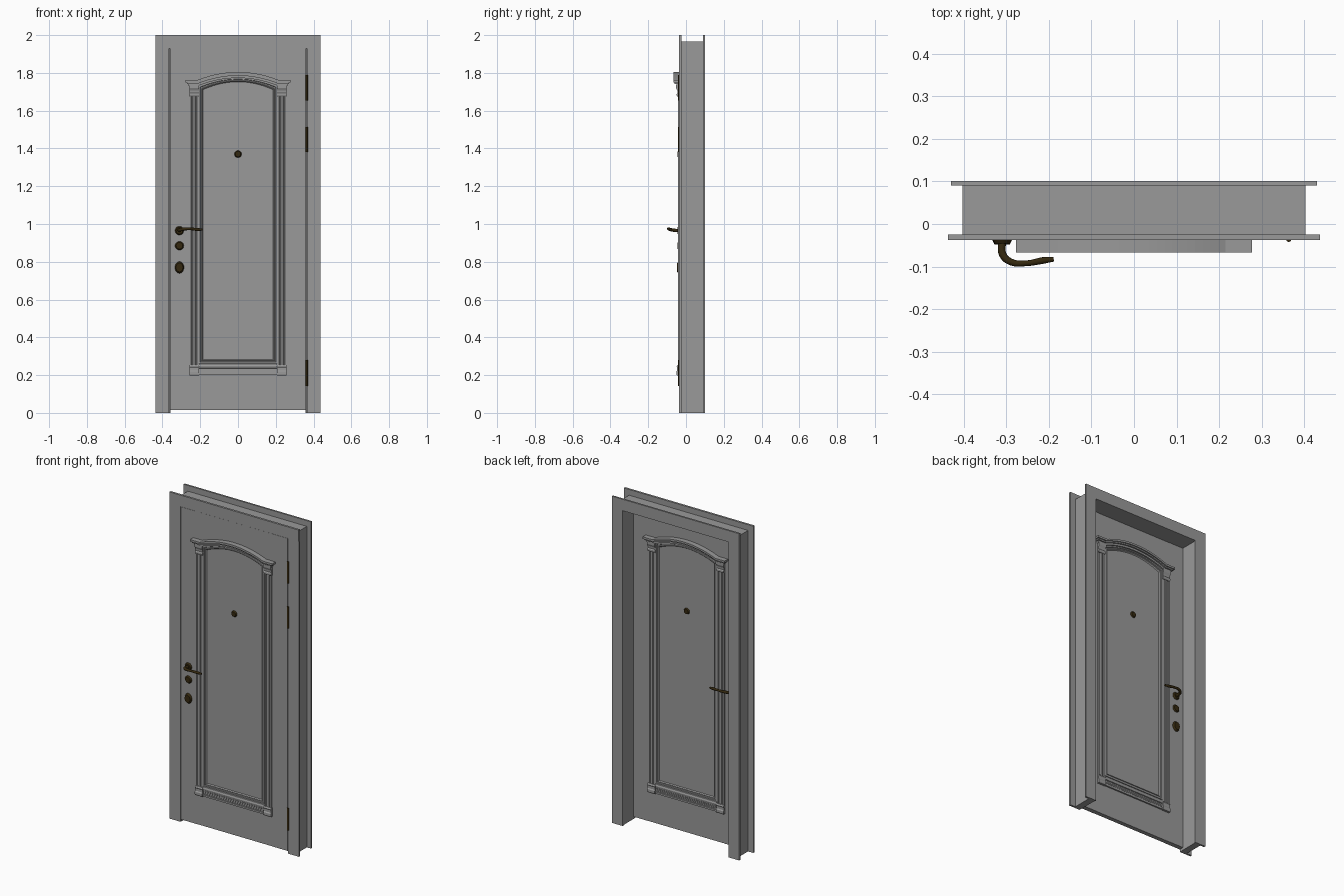
import bpy
import bmesh
import math
from mathutils import Matrix, Vector

default_cube = bpy.data.objects.get("Cube")
if default_cube:
    bpy.data.objects.remove(default_cube, do_unlink=True)


def make_material(name, color):
    material = bpy.data.materials.new(name)
    material.use_nodes = True
    material.diffuse_color = color
    material.node_tree.nodes["Principled BSDF"].inputs["Base Color"].default_value = color
    return material


GRAY = make_material("gray paint", (0.32, 0.32, 0.32, 1))
BRONZE = make_material("dark bronze", (0.035, 0.022, 0.005, 1))

# Leaf surfaces: FRONT is the outer face, BACK the face inside the reveal
FRONT, BACK = -0.036, -0.008
LEAF_HALF, LEAF_BOTTOM, LEAF_TOP = 0.361, 0.015, 1.928
STILE_EDGE = 0.257


def surface(side, depth):
    """World y of a point standing `depth` proud of the leaf on one side."""
    return FRONT - depth if side == "front" else BACK + depth


def finish(name, bm, material, smooth=False):
    bmesh.ops.recalc_face_normals(bm, faces=bm.faces)
    mesh = bpy.data.meshes.new(name)
    bm.to_mesh(mesh)
    bm.free()
    obj = bpy.data.objects.new(name, mesh)
    bpy.context.collection.objects.link(obj)
    mesh.materials.append(material)
    if smooth:
        bpy.ops.object.select_all(action="DESELECT")
        obj.select_set(True)
        bpy.context.view_layer.objects.active = obj
        bpy.ops.object.shade_smooth_by_angle(angle=math.radians(40))
    return obj


def box(name, low, high, material=GRAY):
    bm = bmesh.new()
    low, high = Vector(low), Vector(high)
    size = Matrix.Diagonal(high - low).to_4x4()
    bmesh.ops.create_cube(bm, size=1, matrix=Matrix.Translation((low + high) / 2) @ size)
    return finish(name, bm, material)


def prism(name, points, place, start, end):
    """Extrude a 2D profile; place(u, v, t) maps profile and length to space."""
    bm = bmesh.new()
    rings = [[bm.verts.new(place(u, v, t)) for u, v in points] for t in (start, end)]
    bm.faces.new(rings[0])
    bm.faces.new(rings[1])
    for i in range(len(points)):
        j = (i + 1) % len(points)
        bm.faces.new((rings[0][i], rings[0][j], rings[1][j], rings[1][i]))
    return finish(name, bm, GRAY)


def disc(name, side, x, z, radius, depth, stretch=1.0):
    """Domed round plate on the leaf."""
    bm = bmesh.new()
    y = (surface(side, 0) + surface(side, depth)) / 2
    tilt = math.radians(90 if side == "front" else -90)
    matrix = (Matrix.Translation((x, y, z)) @ Matrix.Diagonal((1, 1, stretch, 1))
              @ Matrix.Rotation(tilt, 4, "X"))
    bmesh.ops.create_cone(bm, cap_ends=True, segments=24, radius1=radius,
                          radius2=radius * 0.75, depth=depth, matrix=matrix)
    return finish(name, bm, BRONZE, smooth=True)


# Frame: jambs and casing legs on both sides
for label, s in (("left", 1), ("right", -1)):
    for part, inner, outer, y0, y1, top in (
            ("jamb", 0.362, 0.403, -0.025, 0.09, 1.965),
            ("front_casing", 0.364, 0.438, -0.037, -0.025, 1.93),
            ("back_casing", 0.358, 0.431, 0.09, 0.101, 1.93)):
        xs = sorted((s * inner, s * outer))
        box(f"{label}_{part}", (xs[0], y0, 0), (xs[1], y1, top))

# Frame: head and top casings
box("frame_head", (-0.362, -0.025, 1.93), (0.362, 0.09, 1.965))
box("front_top_casing", (-0.438, -0.038, 1.93), (0.438, -0.025, 2))
box("back_top_casing", (-0.431, 0.09, 1.93), (0.431, 0.101, 2))

# Door leaf: two stiles and the slightly lower middle
box("leaf_middle", (-STILE_EDGE, FRONT + 0.001, LEAF_BOTTOM),
    (STILE_EDGE, BACK - 0.001, LEAF_TOP))
box("left_stile", (STILE_EDGE, FRONT, LEAF_BOTTOM), (LEAF_HALF, BACK, LEAF_TOP))
box("right_stile", (-LEAF_HALF, FRONT, LEAF_BOTTOM), (-STILE_EDGE, BACK, LEAF_TOP))

# Pilaster section: x across, depth out
FLUTES = [(0.208, -0.002), (0.208, 0.006), (0.217, 0.006), (0.22, 0.001), (0.225, 0.001),
          (0.228, 0.007), (0.239, 0.007), (0.242, 0.001), (0.247, 0.001), (0.25, 0.006),
          (0.257, 0.006), (0.257, -0.002)]
# Capital and base sections: depth out, height
CAPITAL = [(-0.002, 0), (0.009, 0), (0.013, 0.006), (0.013, 0.014), (0.009, 0.02),
           (0.01, 0.032), (0.016, 0.045), (0.016, 0.062), (-0.002, 0.062)]
BASE = [(-0.002, 0), (0.012, 0), (0.015, 0.006), (0.015, 0.02), (0.011, 0.026),
        (0.011, 0.04), (0.014, 0.046), (0.009, 0.055), (-0.002, 0.055)]
SILL = [(-0.002, 0), (0.008, 0), (0.008, 0.011), (0.003, 0.012), (0.003, 0.036),
        (0.008, 0.038), (0.01, 0.048), (0.006, 0.058), (-0.002, 0.062)]


def arch(x, half, rise):
    return rise * max(0, 1 - (x / half) ** 2)


def crown_layer(name, side, half, top, low, depth):
    """Cornice band: flat ends with an arched middle."""
    span = 0.215
    xs = [-half] + [span * (i / 12 - 1) for i in range(25)] + [half]
    points = [(x, top + arch(x, span, 0.043)) for x in xs]
    points += [(x, low + arch(x, span, 0.043)) for x in reversed(xs)]
    prism(name, points, lambda u, v, t: (u, surface(side, t), v), -0.002, depth)


def panel_outline(inset):
    half, steps = 0.207 - inset, 20
    points = [(-half, 0.262 + inset), (half, 0.262 + inset)]
    for i in range(steps + 1):
        x = half * (1 - 2 * i / steps)
        points.append((x, 1.732 - inset + arch(x, half, 0.042)))
    return points


def panel_moulding(name, side):
    """Stepped frame around the arched field."""
    bm = bmesh.new()
    loops = []
    for inset, depth in ((0, -0.002), (0, 0.006), (0.007, 0.006), (0.009, 0.002),
                         (0.014, 0.002), (0.016, 0.005), (0.022, -0.002)):
        loops.append([bm.verts.new((x, surface(side, depth), z))
                      for x, z in panel_outline(inset)])
    for a, b in zip(loops, loops[1:]):
        for i in range(len(a)):
            j = (i + 1) % len(a)
            bm.faces.new((a[i], a[j], b[j], b[i]))
    finish(name, bm, GRAY)


def rope_band(name, side):
    """Row of slanted beads along the foot of the panel."""
    bm = bmesh.new()
    count = 26
    y = surface(side, 0.004)
    for i in range(count):
        x = 0.196 * (2 * i / (count - 1) - 1)
        matrix = (Matrix.Translation((x, y, 0.224)) @ Matrix.Rotation(0.5, 4, "Y")
                  @ Matrix.Diagonal((0.007, 0.006, 0.022, 1)))
        bmesh.ops.create_cube(bm, size=1, matrix=matrix)
    finish(name, bm, GRAY)


def lever(name, side):
    """Curved handle bar: x, depth, height and thickness along its path."""
    curve = bpy.data.curves.new(name, "CURVE")
    curve.dimensions = "3D"
    curve.bevel_depth = 0.009
    curve.bevel_resolution = 3
    curve.use_fill_caps = True
    path = [(-0.31, 0.004, 0.965, 1), (-0.309, 0.035, 0.968, 1), (-0.29, 0.053, 0.973, 0.9),
            (-0.25, 0.056, 0.974, 0.75), (-0.215, 0.05, 0.971, 0.9), (-0.189, 0.047, 0.97, 0.6)]
    spline = curve.splines.new("BEZIER")
    spline.bezier_points.add(len(path) - 1)
    for point, (x, depth, z, thickness) in zip(spline.bezier_points, path):
        point.co = (x, surface(side, depth), z)
        point.radius = thickness
        point.handle_left_type = point.handle_right_type = "AUTO"
    curve.materials.append(BRONZE)
    bpy.context.collection.objects.link(bpy.data.objects.new(name, curve))


for side in ("front", "back"):
    # Pilasters with capitals and bases
    for label, s in (("left", 1), ("right", -1)):
        def upright(u, v, t):
            return (s * u, surface(side, v), t)

        def across(u, v, t, lift=0):
            return (s * t, surface(side, u), v + lift)

        prism(f"{side}_{label}_pilaster", FLUTES, upright, 0.25, 1.68)
        prism(f"{side}_{label}_capital", CAPITAL,
              lambda u, v, t: across(u, v, t, 1.674), 0.207, 0.258)
        prism(f"{side}_{label}_base", BASE,
              lambda u, v, t: across(u, v, t, 0.198), 0.207, 0.258)
    # Arched cornice, sill and panel
    crown_layer(f"{side}_crown_top", side, 0.278, 1.762, 1.75, 0.031)
    crown_layer(f"{side}_crown_middle", side, 0.27, 1.75, 1.742, 0.024)
    crown_layer(f"{side}_crown_lower", side, 0.261, 1.742, 1.73, 0.015)
    prism(f"{side}_panel_sill", SILL,
          lambda u, v, t: (t, surface(side, u), v + 0.2), -0.207, 0.207)
    rope_band(f"{side}_rope_band", side)
    panel_moulding(f"{side}_panel_moulding", side)
    # Handle, locks and peephole
    disc(f"{side}_handle_rose", side, -0.31, 0.965, 0.023, 0.01)
    lever(f"{side}_handle_lever", side)
    disc(f"{side}_upper_lock", side, -0.31, 0.885, 0.023, 0.008)
    disc(f"{side}_lower_lock", side, -0.31, 0.77, 0.024, 0.012, stretch=1.3)
    disc(f"{side}_peephole", side, 0, 1.37, 0.019, 0.008)

# Hinges along the left edge
for label, low, high in (("top", 1.655, 1.79), ("upper", 1.38, 1.513), ("bottom", 0.143, 0.28)):
    bm = bmesh.new()
    bmesh.ops.create_cone(bm, cap_ends=True, segments=16, radius1=0.006, radius2=0.006,
                          depth=high - low,
                          matrix=Matrix.Translation((0.364, -0.036, (low + high) / 2)))
    finish(f"{label}_hinge", bm, BRONZE, smooth=True)
